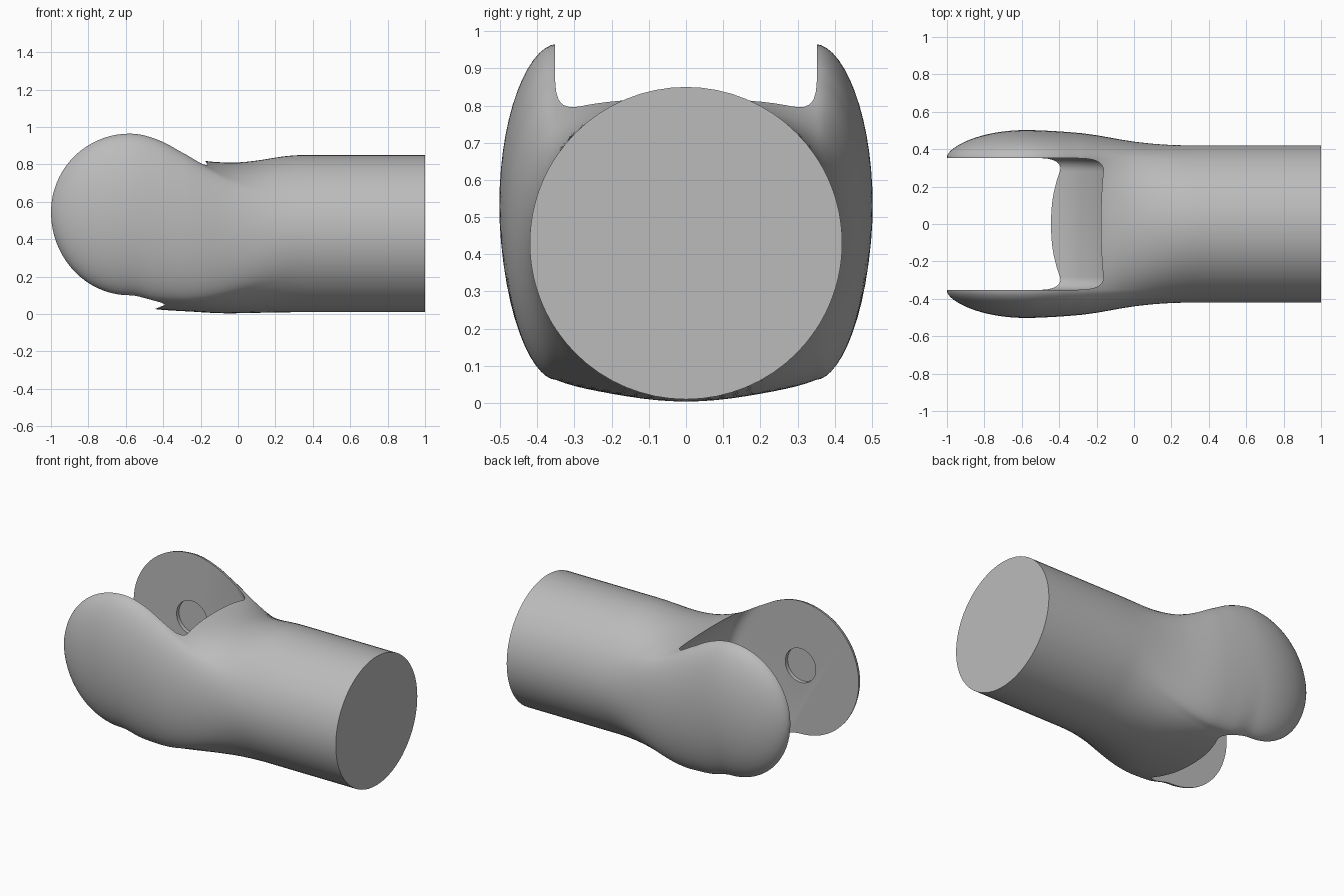
import bpy, bmesh, math
from mathutils import Matrix

if "Cube" in bpy.data.objects:
    bpy.data.objects.remove(bpy.data.objects["Cube"])

grey = bpy.data.materials.new("plain_grey")
grey.diffuse_color = (0.5, 0.5, 0.5, 1)
grey.use_nodes = True
grey.node_tree.nodes["Principled BSDF"].inputs["Base Color"].default_value = grey.diffuse_color

HX, HZ = -0.58, 0.545      # centre of the rounded fork head
TUBE_R, TUBE_Z = 0.42, 0.43
SLOT = 0.352               # half width of the slot

TOP = [(-.58, .965), (-.5, .955), (-.4, .92), (-.3, .865), (-.2, .815),
       (-.12, .785), (0, .75), (.2, .72), (1, .72)]
BOTTOM = [(-.58, .10), (-.43, .07), (-.2, .06), (0, .055), (1, .055)]
WIDTH = [(-.58, .502), (-.4, .495), (-.2, .478), (0, .457), (.2, .44),
         (.4, .426), (.6, .42), (1, .42)]


def curve(t, x):
    """Smooth interpolation through a small table."""
    def slope(i):
        if i == 0 or i == len(t) - 1:
            return 0
        return (t[i + 1][1] - t[i - 1][1]) / (t[i + 1][0] - t[i - 1][0])
    for i in range(len(t) - 1):
        (x0, a), (x1, b) = t[i], t[i + 1]
        if x <= x1:
            d = x1 - x0
            u = (x - x0) / d
            return ((2*u**3 - 3*u*u + 1) * a + (u**3 - 2*u*u + u) * d * slope(i)
                    + (3*u*u - 2*u**3) * b + (u**3 - u*u) * d * slope(i + 1))
    return t[-1][1]


def smooth(a, b, x):
    u = min(1, max(0, (x - a) / (b - a)))
    return u * u * (3 - 2 * u)


def section(x):
    """Half outline at x: fork cheek shape blending into the round tube."""
    s = math.sqrt(max(0, 1 - ((x - HX) / .42) ** 2)) if x < HX else 1
    if x < HX:
        zt, zb = HZ + .42 * s, HZ - .445 * s
        w = .362 + .14 * s ** 1.3
    else:
        zt, zb, w = curve(TOP, x), curve(BOTTOM, x), curve(WIDTH, x)
    t = smooth(-.3, .35, x)
    crown, belly = .03 * smooth(-.3, 0, x), .045 * s + .01 * smooth(-.4, 0, x)
    edge = math.asin(.35 / TUBE_R)
    n, m = 10, 28
    pts = []
    for i in range(2 * n + m + 1):
        if i < n:                       # across the top
            u = i / n
            al = edge * u
            y, z = TUBE_R * math.sin(al), zt + crown * (1 - u * u)
        elif i <= n + m:                # around the side
            p = math.pi * (i - n) / m
            al = edge + (math.pi - 2 * edge) * (i - n) / m
            y = .35 + (w - .35) * max(0, math.sin(p)) ** 1.1
            z = (zt + zb) / 2 + (zt - zb) / 2 * math.cos(p)
        else:                           # across the underside
            u = (2 * n + m - i) / n
            al = math.pi - edge * u
            y, z = TUBE_R * math.sin(al), zb - belly * (1 - u * u)
        cy, cz = TUBE_R * math.sin(al), TUBE_Z + TUBE_R * math.cos(al)
        pts.append((y + (cy - y) * t, z + (cz - z) * t))
    return pts


def make(name, bm):
    bmesh.ops.recalc_face_normals(bm, faces=bm.faces[:])
    me = bpy.data.meshes.new(name)
    bm.to_mesh(me)
    bm.free()
    ob = bpy.data.objects.new(name, me)
    bpy.context.collection.objects.link(ob)
    me.materials.append(grey)
    return ob


# Body: lofted sections from the fork head to the tube end
xs = [HX - .42 * math.cos(.03 + (math.pi / 2 - .03) * i / 18) for i in range(18)]
xs += [HX + .98 * i / 40 for i in range(41)] + [.6, .8, 1]
bm = bmesh.new()
rings = []
for x in xs:
    half = section(x)
    ring = half + [(-y, z) for y, z in half[-2:0:-1]]
    rings.append([bm.verts.new((x, y, z)) for y, z in ring])
k = len(rings[0])
for a, b in zip(rings, rings[1:]):
    for i in range(k):
        j = (i + 1) % k
        bm.faces.new((a[i], a[j], b[j], b[i]))
bm.faces.new(rings[0])
bm.faces.new(rings[-1])
body = make("forked_arm", bm)


# Cutters: round-cornered slot and the shallow pivot recesses
def cross_cylinder(name, x, z, r, half, bevel=0):
    bm = bmesh.new()
    bmesh.ops.create_cone(bm, cap_ends=True, segments=96, radius1=r, radius2=r,
                          depth=2 * half)
    if bevel:
        rim = [e for e in bm.edges if abs(e.verts[0].co.z - e.verts[1].co.z) < 1e-5]
        bmesh.ops.bevel(bm, geom=rim, offset=bevel, segments=6, profile=.5,
                        affect='EDGES')
    bm.transform(Matrix.Translation((x, 0, z)) @ Matrix.Rotation(math.pi / 2, 4, 'X'))
    return make(name, bm)


cutters = [cross_cylinder("slot_cutter", -.626, .53, .535, SLOT, .07),
           cross_cylinder("recess_cutter", HX, HZ, .11, SLOT + .025)]
bpy.context.view_layer.objects.active = body
body.select_set(True)
for c in cutters:
    c.hide_render = True
    mod = body.modifiers.new(c.name, 'BOOLEAN')
    mod.operation, mod.solver, mod.object = 'DIFFERENCE', 'EXACT', c
    bpy.ops.object.modifier_apply(modifier=mod.name)
for c in cutters:
    bpy.data.objects.remove(c)

bpy.ops.object.select_all(action='DESELECT')
body.select_set(True)
bpy.ops.object.shade_smooth_by_angle(angle=math.radians(35))
